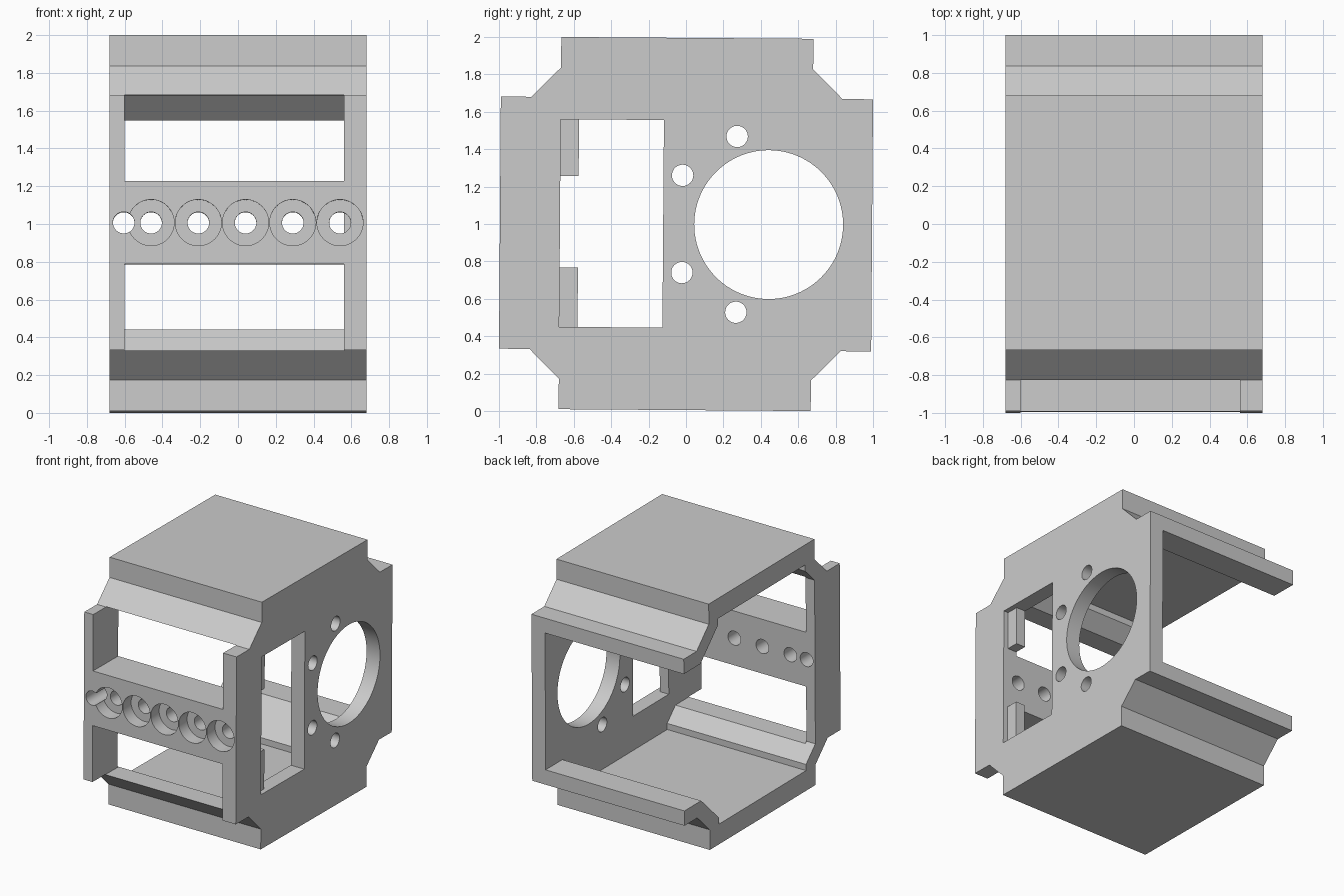
import bpy, bmesh, math
from mathutils import Matrix, Vector

cube = bpy.data.objects.get("Cube")
if cube:
    bpy.data.objects.remove(cube, do_unlink=True)

grey = bpy.data.materials.new("plain_grey")
grey.use_nodes = True
colour = (0.6, 0.6, 0.6, 1)
grey.diffuse_color = colour
grey.node_tree.nodes["Principled BSDF"].inputs["Base Color"].default_value = colour

HALF_W, WALL = 0.68, 0.12          # half width and plate thickness
INNER_X = HALF_W - WALL
H, STEP, FLANGE = 0.995, 0.674, 0.832
FRONT_IN = -STEP                   # inner face of the front wall
TILT = -0.0074


def finish(name, bm):
    bmesh.ops.recalc_face_normals(bm, faces=bm.faces)
    mesh = bpy.data.meshes.new(name)
    bm.to_mesh(mesh)
    bm.free()
    ob = bpy.data.objects.new(name, mesh)
    bpy.context.scene.collection.objects.link(ob)
    mesh.materials.append(grey)
    return ob


def box(name, x, y, z):
    bm = bmesh.new()
    bmesh.ops.create_cube(bm, size=1)
    for v in bm.verts:
        v.co = Vector([(a + b) / 2 + c * (b - a) for (a, b), c in zip((x, y, z), v.co)])
    return finish(name, bm)


def prism(name, profile, x0, x1):
    """Extrude a (y, z) profile along x."""
    bm = bmesh.new()
    face = bm.faces.new([bm.verts.new((x0, y, z)) for y, z in profile])
    new = bmesh.ops.extrude_face_region(bm, geom=[face])["geom"]
    bmesh.ops.translate(bm, vec=(x1 - x0, 0, 0),
                        verts=[g for g in new if isinstance(g, bmesh.types.BMVert)])
    return finish(name, bm)


def rod(name, centre, radius, length, axis, sides=48):
    bm = bmesh.new()
    turn = Matrix.Rotation(math.pi / 2, 4, "Y" if axis == "x" else "X")
    bmesh.ops.create_cone(bm, cap_ends=True, segments=sides, radius1=radius, radius2=radius,
                          depth=length, matrix=Matrix.Translation(centre) @ turn)
    return finish(name, bm)


def mirrored(upper):
    """Close an upper-half profile with its reflection below."""
    return upper + [(y, -z) for y, z in reversed(upper)]


# Outer block with stepped, chamfered corners
corner = [(H, STEP), (FLANGE, STEP), (STEP, FLANGE), (STEP, H)]
frame = prism("frame", mirrored(corner + [(-y, z) for y, z in reversed(corner)]),
              -HALF_W, HALF_W)

# Cavity, open at the back and on one side; floor and roof are thicker than the walls
t = STEP - WALL
slope = STEP + FLANGE - WALL * math.sqrt(2)
cavity = [(1.3, t), (slope - t, t), (t, slope - t), (t, FLANGE),
          (-t, FLANGE), (-t, slope - t), (FRONT_IN, slope + FRONT_IN)]
cutters = [prism("cavity_cutter", mirrored(cavity), -1, INNER_X)]

# Front slots above and below the middle bar
for lo, hi in ((0.22, 0.676), (-0.676, -0.22)):
    cutters.append(box("slot_cutter", (-0.6, INNER_X), (-1.2, -0.62), (lo, hi)))

# Row of counterbored front holes, plus one plain hole at the end
for i in range(6):
    x = 0.54 - 0.25 * i if i < 5 else -0.605
    cutters.append(rod("hole_cutter", (x, -0.9, 0), 0.057, 0.7, "y"))
    if i < 5:
        cutters.append(rod("counterbore_cutter", (x, -1, 0), 0.122, 0.22, "y"))

# Side wall: window, large round opening and its screw holes
cutters.append(box("window_cutter", (0.5, 0.8), (FRONT_IN, -0.122), (-0.555, 0.555)))
cutters.append(rod("opening_cutter", (HALF_W, 0.442, 0), 0.398, 0.5, "x", 96))
for y, z in ((0.27, 0.47), (-0.02, 0.26)):
    for side in (1, -1):
        cutters.append(rod("screw_cutter", (HALF_W, y, side * z), 0.057, 0.5, "x"))

for c in cutters:
    mod = frame.modifiers.new(c.name, "BOOLEAN")
    mod.operation, mod.solver, mod.object = "DIFFERENCE", "EXACT", c
bpy.context.view_layer.update()
carved = bpy.data.meshes.new_from_object(
    frame.evaluated_get(bpy.context.evaluated_depsgraph_get()))
frame.modifiers.clear()
frame.data = carved
for c in cutters:
    bpy.data.objects.remove(c, do_unlink=True)

# Small mounting tabs at the front corners of the side window
parts = [frame]
for name, lo, hi in (("upper_tab", 0.253, 0.556), ("lower_tab", -0.556, -0.237)):
    parts.append(box(name, (INNER_X, 0.64), (FRONT_IN - 0.001, -0.576), (lo, hi)))

# Place everything with its slight lean
for ob in parts:
    ob.location.z = 1
    ob.rotation_euler.x = TILT
bpy.ops.object.select_all(action="DESELECT")
frame.select_set(True)
bpy.context.view_layer.objects.active = frame
bpy.ops.object.shade_smooth_by_angle(angle=math.radians(30))
